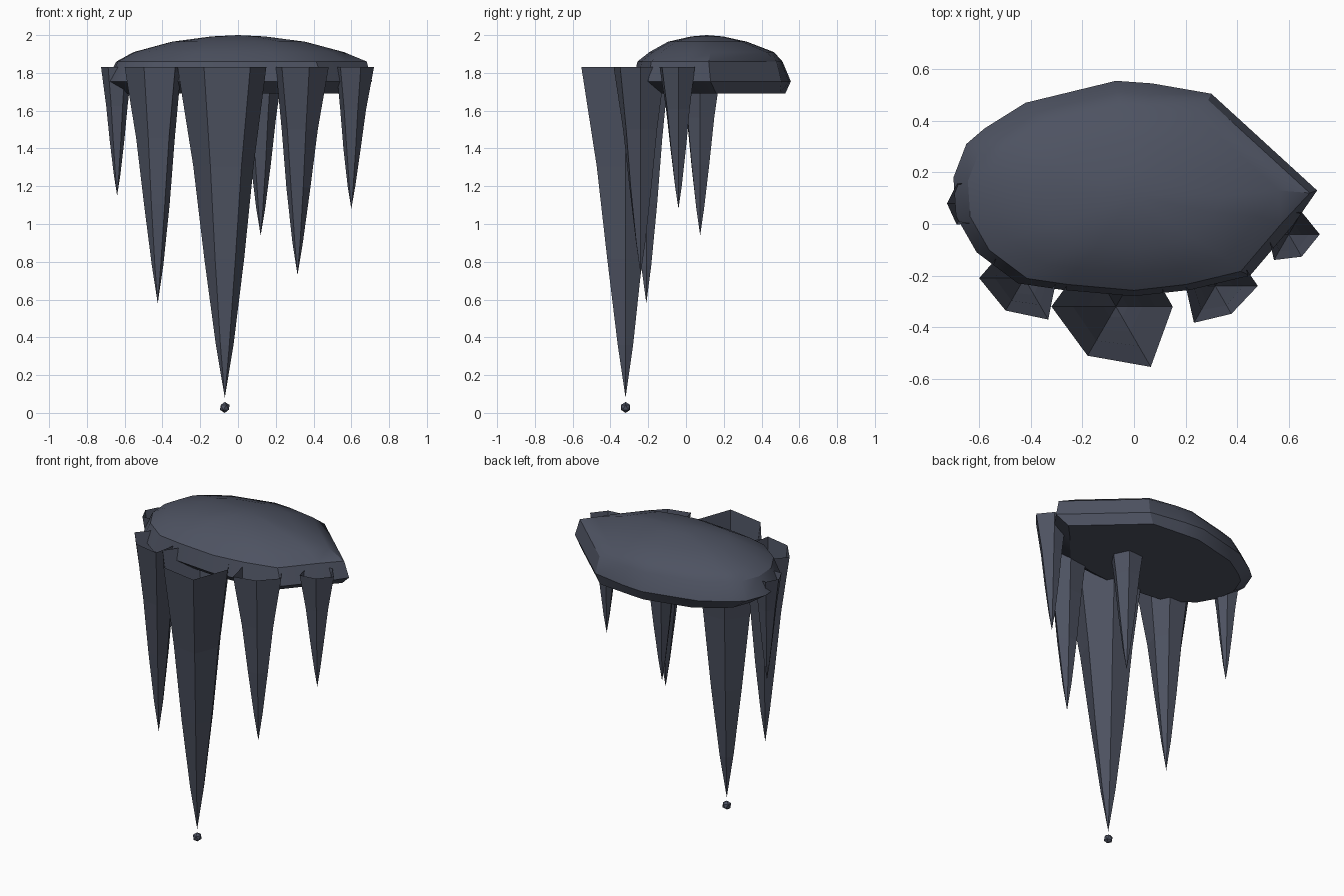
import bpy, bmesh, math
from mathutils import Vector

if "Cube" in bpy.data.objects:
    bpy.data.objects.remove(bpy.data.objects["Cube"])

stone = bpy.data.materials.new("dark slate")
stone.diffuse_color = (0.075, 0.085, 0.12, 1)
stone.use_nodes = True
stone.node_tree.nodes["Principled BSDF"].inputs["Base Color"].default_value = stone.diffuse_color


def finish(name, bm):
    me = bpy.data.meshes.new(name)
    bm.to_mesh(me)
    bm.free()
    ob = bpy.data.objects.new(name, me)
    bpy.context.collection.objects.link(ob)
    me.materials.append(stone)
    return ob


def bridge(bm, a, b):
    n = len(a)
    for i in range(n):
        bm.faces.new((a[i], a[(i + 1) % n], b[(i + 1) % n], b[i]))


# Rock slab: irregular outline scaled into stacked rings
outline = [(-0.69, 0.03), (-0.61, -0.11), (-0.45, -0.23), (-0.28, -0.255), (0, -0.28),
           (0.22, -0.255), (0.45, -0.2), (0.62, 0), (0.71, 0.13), (0.3, 0.505),
           (0.07, 0.545), (-0.07, 0.555), (-0.42, 0.47), (-0.58, 0.37),
           (-0.65, 0.31), (-0.7, 0.18)]
centre = Vector((0, 0.13))
# (height, scale, shift in y)
rings = [(1.69, 0.86, 0.03), (1.755, 1, 0), (1.86, 0.92, -0.01),
         (1.91, 0.79, 0), (1.965, 0.5, -0.02), (1.993, 0.2, -0.02)]
bm = bmesh.new()
prev = None
for z, s, dy in rings:
    loop = []
    for i, p in enumerate(outline):
        # the back right side is a steep broken face
        k = s + 0.04 if i in (8, 9) and z in (1.69, 1.86) else s
        q = centre + (Vector(p) - centre) * k
        loop.append(bm.verts.new((q.x, q.y + dy, z)))
    if prev:
        bridge(bm, prev, loop)
    else:
        bm.faces.new(loop[::-1])
    prev = loop
apex = bm.verts.new((0, 0.11, 2.0))
for i in range(len(prev)):
    bm.faces.new((prev[i], prev[(i + 1) % len(prev)], apex))
slab = finish("rock_slab", bm)
bpy.context.view_layer.objects.active = slab
slab.select_set(True)
bpy.ops.object.shade_smooth_by_angle(angle=math.radians(30))


# Hanging spikes: open-topped, six-sided, tapering to a tip
def spike(name, x, y, tip, radii, top=1.83):
    bm = bmesh.new()
    prev = None
    for t, s in ((0, 1), (0.3, 0.68), (0.58, 0.45), (0.84, 0.2)):
        z = top + (tip - top) * t
        mean = sum(radii) / 6
        loop = []
        for i, r in enumerate(radii):
            r = (r + (mean - r) * t) * s
            a = math.radians(60 * i)
            loop.append(bm.verts.new((x + r * math.cos(a), y + r * math.sin(a), z)))
        if prev:
            bridge(bm, loop, prev)
        prev = loop
    end = bm.verts.new((x, y, tip))
    for i in range(6):
        bm.faces.new((prev[(i + 1) % 6], prev[i], end))
    finish(name, bm)


spike("main_spike", -0.07, -0.32, 0.08, (0.22, 0.22, 0.22, 0.25, 0.22, 0.27))
spike("left_spike", -0.425, -0.21, 0.58, (0.125, 0.14, 0.14, 0.175, 0.145, 0.185))
spike("right_spike", 0.315, -0.24, 0.73, (0.165, 0.15, 0.13, 0.115, 0.165, 0.125))
spike("far_right_spike", 0.6, -0.04, 1.08, (0.12, 0.10, 0.09, 0.08, 0.115, 0.10))
spike("far_left_spike", -0.64, 0.08, 1.15, (0.08, 0.08, 0.09, 0.085, 0.095, 0.085))
spike("back_spike", 0.12, 0.075, 0.94, (0.12, 0.13, 0.12, 0.11, 0.12, 0.11))

# Falling drop
bm = bmesh.new()
bmesh.ops.create_icosphere(bm, subdivisions=1, radius=0.029)
bmesh.ops.translate(bm, verts=bm.verts, vec=(-0.07, -0.32, 0.029))
finish("drop", bm)
